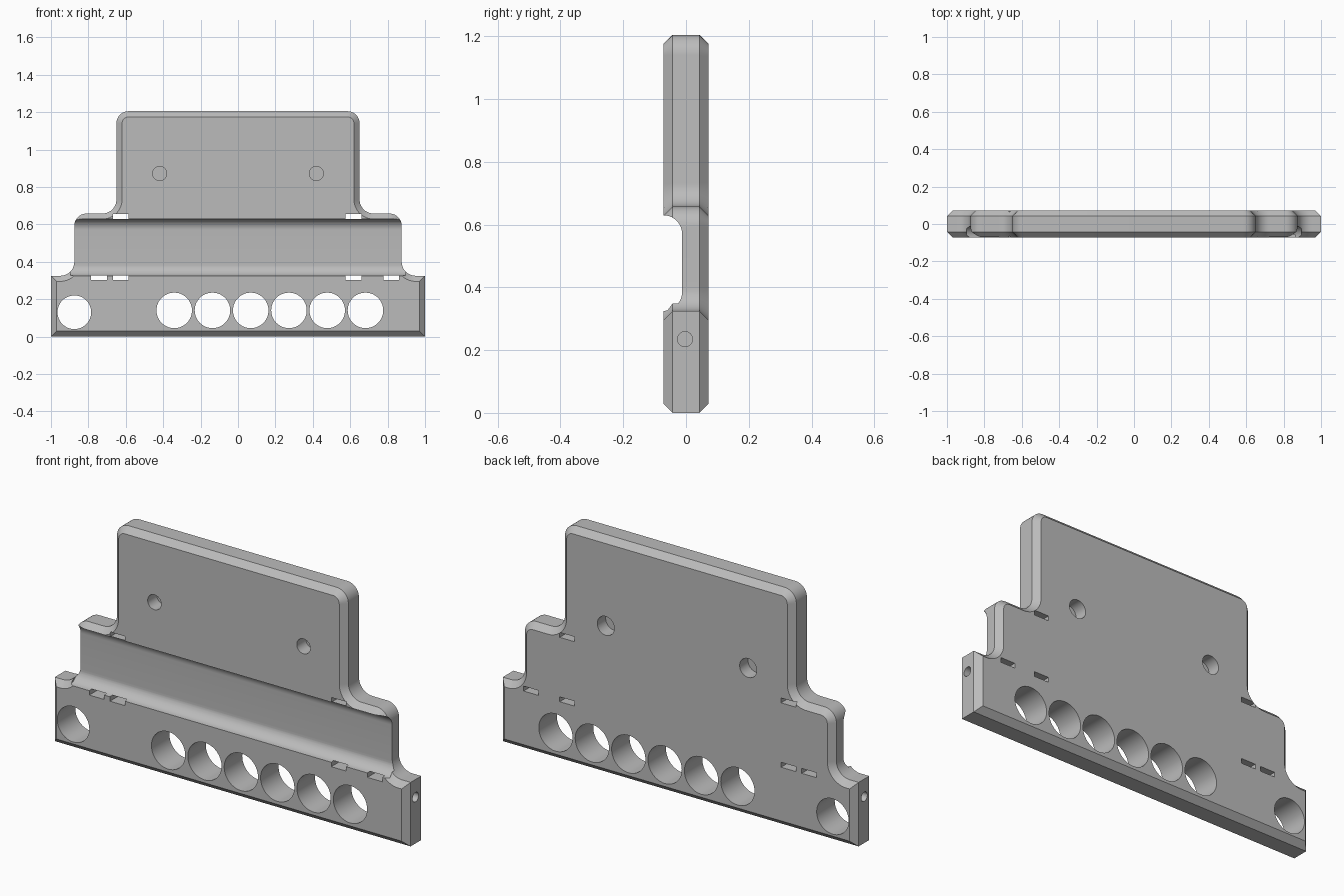
import bpy, bmesh, math
from mathutils import Vector

cube = bpy.data.objects.get("Cube")
if cube:
    bpy.data.objects.remove(cube, do_unlink=True)

HALF_DEPTH, CHAMFER = 0.0725, 0.03

grey = bpy.data.materials.new("plain grey")
grey.use_nodes = True
grey.diffuse_color = (0.5, 0.5, 0.5, 1)
grey.node_tree.nodes["Principled BSDF"].inputs["Base Color"].default_value = (0.5, 0.5, 0.5, 1)


def arc(cx, cz, r, start, end, steps=10):
    angles = [math.radians(start + (end - start) * i / steps) for i in range(steps + 1)]
    return [Vector((cx + r * math.cos(a), cz + r * math.sin(a))) for a in angles]


def inset(loop, d):
    # Move each side of a counter-clockwise loop inward by d, with mitred corners
    result = []
    for i, p in enumerate(loop):
        e1 = (p - loop[i - 1]).normalized()
        e2 = (loop[(i + 1) % len(loop)] - p).normalized()
        n1, n2 = Vector((-e1.y, e1.x)), Vector((-e2.y, e2.x))
        result.append(p + (n1 + n2) * d / (1 + n1.dot(n2)))
    return result


def loft(name, rings):
    # Skin a stack of matching rings and cap both ends
    bm = bmesh.new()
    rows = [[bm.verts.new(p) for p in ring] for ring in rings]
    for a, b in zip(rows, rows[1:]):
        for i in range(len(a)):
            j = (i + 1) % len(a)
            bm.faces.new((a[i], a[j], b[j], b[i]))
    bm.faces.new(rows[0])
    bm.faces.new(rows[-1])
    bmesh.ops.recalc_face_normals(bm, faces=bm.faces)
    mesh = bpy.data.meshes.new(name)
    bm.to_mesh(mesh)
    bm.free()
    mesh.materials.append(grey)
    obj = bpy.data.objects.new(name, mesh)
    bpy.context.collection.objects.link(obj)
    return obj


# Stepped plate with chamfered rims
right = [Vector((1, 0)), Vector((1, 0.325))]
right += arc(0.95, 0.4, 0.075, 270, 180)
right += arc(0.81, 0.593, 0.065, 0, 90)
right += arc(0.725, 0.733, 0.075, 270, 180)
right += arc(0.585, 1.14, 0.065, 0, 90)
outline = right + [Vector((-p.x, p.y)) for p in reversed(right)]
inner = inset(outline, CHAMFER)
layers = [(inner, -HALF_DEPTH), (outline, CHAMFER - HALF_DEPTH),
          (outline, HALF_DEPTH - CHAMFER), (inner, HALF_DEPTH)]
plate = loft("stepped_plate", [[(p.x, y, p.y) for p in loop] for loop, y in layers])
bpy.context.view_layer.objects.active = plate
plate.select_set(True)


def cut(cutter):
    mod = plate.modifiers.new("cut", 'BOOLEAN')
    mod.operation, mod.solver, mod.object = 'DIFFERENCE', 'EXACT', cutter
    bpy.ops.object.modifier_apply(modifier=mod.name)
    bpy.data.objects.remove(cutter, do_unlink=True)


def drill(x, z, r, y0=-0.2, y1=0.2):
    circle = arc(x, z, r, 0, 360, 48)[:-1]
    cut(loft("drill", [[(p.x, y, p.y) for p in circle] for y in (y0, y1)]))


# Wide front groove with rounded edges
groove = [Vector((-0.2, 0.325))] + arc(-0.0725, 0.385, 0.06, 270, 360)
groove += arc(-0.0725, 0.57, 0.06, 0, 90) + [Vector((-0.2, 0.63))]
cut(loft("groove", [[(x, p.x, p.y) for p in groove] for x in (-0.895, 0.895)]))

# Row of large holes and the separate end hole
for i in range(6):
    drill(-0.341 + 0.2045 * i, 0.14, 0.095)
drill(-0.875, 0.13, 0.09)

# Blind fixing holes in the front and back, and in both ends
for side in (-1, 1):
    drill(side * 0.419, 0.872, 0.038, -0.2, 0)
    drill(side * 0.4, 0.757, 0.048, 0.005, 0.2)
    ring = arc(-0.003, 0.235, 0.024, 0, 360, 32)[:-1]
    cut(loft("end_hole", [[(side * x, p.x, p.y) for p in ring] for x in (0.92, 1.1)]))

# Narrow strap slots along the groove edges
for x, z in ((-0.627, 0.642), (0.617, 0.642), (-0.627, 0.315),
             (0.617, 0.315), (-0.743, 0.315), (0.82, 0.315)):
    w, h = 0.042, 0.0125
    slot = [(x - w, z - h), (x + w, z - h), (x + w, z + h), (x - w, z + h)]
    cut(loft("slot", [[(a, y, b) for a, b in slot] for y in (-0.2, 0.2)]))

bpy.ops.object.shade_smooth_by_angle(angle=math.radians(30))
